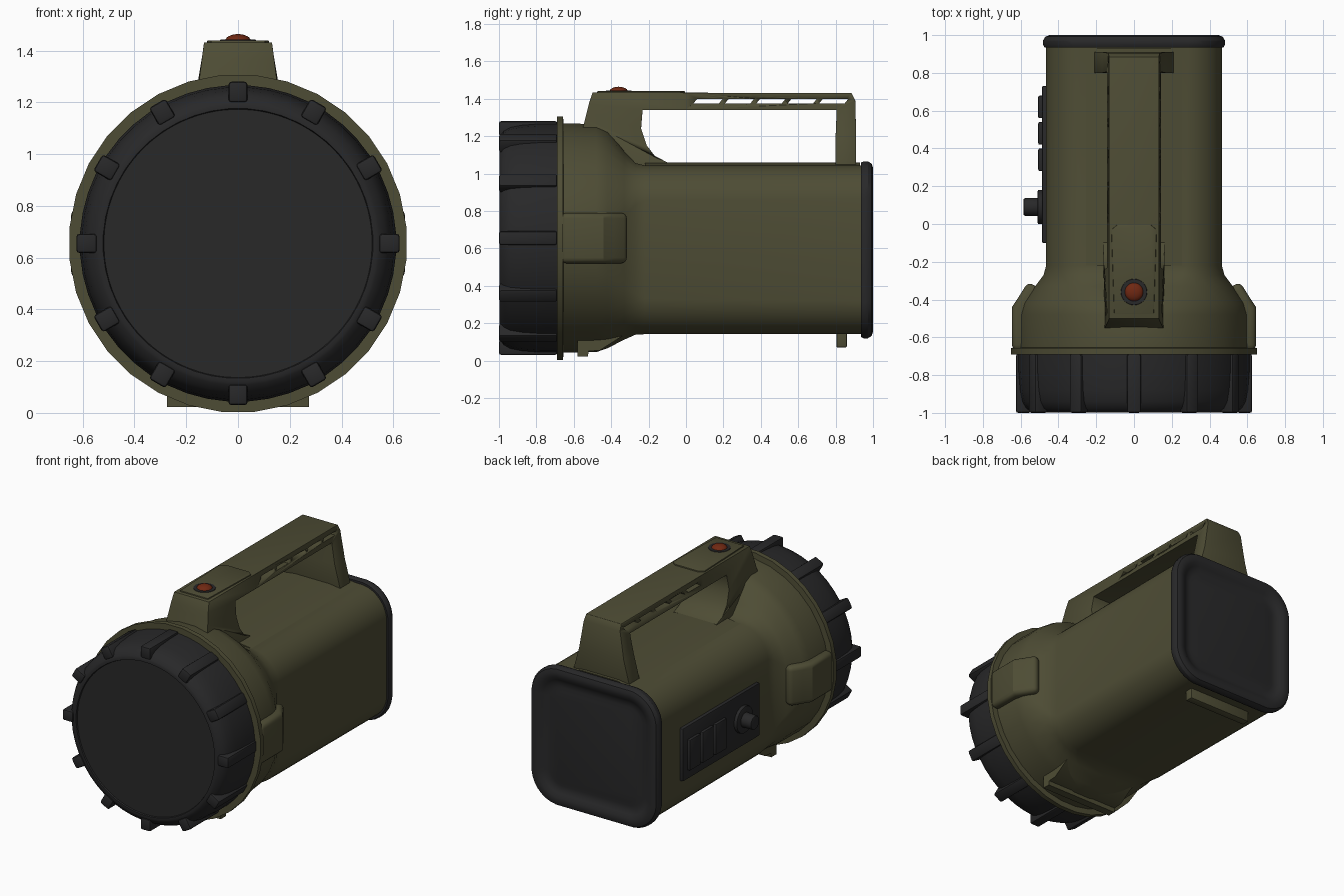
import bpy, bmesh, math
from mathutils import Matrix

if "Cube" in bpy.data.objects:
    bpy.data.objects.remove(bpy.data.objects["Cube"])


def material(name, r, g, b):
    m = bpy.data.materials.new(name)
    m.diffuse_color = (r, g, b, 1)
    m.use_nodes = True
    m.node_tree.nodes["Principled BSDF"].inputs["Base Color"].default_value = m.diffuse_color
    return m


GREEN = material("olive_plastic", 0.076, 0.073, 0.035)
BLACK = material("black_rubber", 0.021, 0.021, 0.022)
LENS = material("dark_lens", 0.022, 0.022, 0.022)
RED = material("red_button", 0.16, 0.021, 0.006)
CZ = 0.655   # centre height of the round head
BZ = 0.592   # centre height of the square body


def finish(bm, name, mat, bevel=0, segments=2):
    bmesh.ops.recalc_face_normals(bm, faces=bm.faces)
    me = bpy.data.meshes.new(name)
    bm.to_mesh(me)
    bm.free()
    me.materials.append(mat)
    ob = bpy.data.objects.new(name, me)
    bpy.context.collection.objects.link(ob)
    bpy.ops.object.select_all(action='DESELECT')
    ob.select_set(True)
    bpy.context.view_layer.objects.active = ob
    if bevel:
        mod = ob.modifiers.new("bevel", 'BEVEL')
        mod.width, mod.segments = bevel, segments
        mod.limit_method, mod.angle_limit = 'ANGLE', math.radians(35)
        bpy.ops.object.modifier_apply(modifier="bevel")
    bpy.ops.object.shade_smooth_by_angle(angle=math.radians(32))
    return ob


def section(y, hx, hz, r, cz, n=8):
    """Rounded rectangle in the XZ plane (a circle when r == hx == hz)."""
    pts = []
    for q in range(4):
        sx = 1 if q in (0, 3) else -1
        sz = 1 if q < 2 else -1
        for i in range(n):
            a = (q + (i + 0.5) / n) * math.pi / 2
            pts.append((sx * (hx - r) + r * math.cos(a), y,
                        cz + sz * (hz - r) + r * math.sin(a)))
    return pts


def loft(name, rings, mat, bevel=0):
    bm = bmesh.new()
    vs = [[bm.verts.new(p) for p in ring] for ring in rings]
    n = len(vs[0])
    for a, b in zip(vs, vs[1:]):
        for i in range(n):
            bm.faces.new((a[i], a[(i + 1) % n], b[(i + 1) % n], b[i]))
    bm.faces.new(vs[0])
    bm.faces.new(vs[-1])
    return finish(bm, name, mat, bevel)


def prism(name, pts, axis, lo, hi, mat, bevel=0, segments=2):
    """Extrude a 2D outline: x uses (y, z), y uses (x, z), z uses (x, y)."""
    place = {'x': lambda p, t: (t, *p), 'y': lambda p, t: (p[0], t, p[1]),
             'z': lambda p, t: (*p, t)}[axis]
    return loft_prism(name, [place(p, lo) for p in pts], [place(p, hi) for p in pts],
                      mat, bevel, segments)


def loft_prism(name, pa, pb, mat, bevel, segments):
    bm = bmesh.new()
    a = [bm.verts.new(p) for p in pa]
    b = [bm.verts.new(p) for p in pb]
    bm.faces.new(a)
    bm.faces.new(b)
    for i in range(len(a)):
        j = (i + 1) % len(a)
        bm.faces.new((a[i], a[j], b[j], b[i]))
    return finish(bm, name, mat, bevel, segments)


def box(name, x, y, z, mat, bevel=0):
    pts = [(y[0], z[0]), (y[1], z[0]), (y[1], z[1]), (y[0], z[1])]
    return prism(name, pts, 'x', x[0], x[1], mat, bevel)


def cylinder(name, loc, r1, r2, depth, axis, mat, bevel=0, n=32):
    bm = bmesh.new()
    rot = Matrix.Identity(4)
    if axis != 'z':
        rot = Matrix.Rotation(math.pi / 2, 4, 'Y' if axis == 'x' else 'X')
    bmesh.ops.create_cone(bm, cap_ends=True, segments=n, radius1=r1, radius2=r2,
                          depth=depth, matrix=Matrix.Translation(loc) @ rot)
    return finish(bm, name, mat, bevel)


# body: round flanged head blending into a rounded square case
head = [(-0.69, 0.654), (-0.657, 0.654), (-0.655, 0.615), (-0.48, 0.613)]
rings = [section(y, r, r, r, CZ) for y, r in head]
rings += [section(-0.42, 0.59, 0.585, 0.54, 0.648),
          section(-0.33, 0.525, 0.505, 0.38, 0.615),
          section(-0.27, 0.48, 0.46, 0.25, 0.597),
          section(-0.22, 0.466, 0.452, 0.21, BZ),
          section(0.94, 0.466, 0.452, 0.20, BZ)]
loft("body", rings, GREEN)

# rear rubber bumper: rounded rim, groove and slightly raised centre
bumper = [(0.935, 0.455, 0.19), (0.935, 0.475, 0.21), (0.95, 0.482, 0.215),
          (0.972, 0.482, 0.215), (0.992, 0.470, 0.205), (1.0, 0.448, 0.185),
          (0.996, 0.418, 0.16), (0.982, 0.395, 0.14), (0.972, 0.375, 0.125),
          (0.969, 0.345, 0.10), (0.975, 0.315, 0.08)]
loft("rear_bumper", [section(y, h, h - 0.008, r, BZ) for y, h, r in bumper], BLACK)

# front bezel, lens and grip ribs
bezel = [(-0.688, 0.56), (-0.688, 0.612), (-0.78, 0.612), (-0.88, 0.604),
         (-0.94, 0.592), (-0.975, 0.572), (-0.992, 0.548), (-0.997, 0.538),
         (-0.997, 0.522), (-0.975, 0.515)]
loft("bezel", [section(y, r, r, r, CZ, 12) for y, r in bezel], BLACK)
cylinder("lens", (0, -0.98, CZ), 0.519, 0.519, 0.016, 'y', LENS, n=48)
bm = bmesh.new()
for k in range(12):
    spin = Matrix.Translation((0, 0, CZ)) @ Matrix.Rotation(k * math.pi / 6, 4, 'Y')
    bmesh.ops.create_cube(bm, size=1, matrix=spin @ Matrix.Translation((0, -0.844, 0.585))
                          @ Matrix.Diagonal((0.074, 0.312, 0.08, 1)))
finish(bm, "bezel_ribs", BLACK, 0.012)

# handle: C-shaped strip of outer/inner (y, z) stations, rear post flaring at its base
stations = [((-0.59, 1.08), (-0.06, 1.0)), ((-0.55, 1.25), (-0.10, 1.06)),
            ((-0.54, 1.29), (-0.16, 1.085)), ((-0.53, 1.33), (-0.21, 1.15)),
            ((-0.52, 1.37), (-0.24, 1.24)), ((-0.50, 1.432), (-0.232, 1.34)),
            ((0.0, 1.432), (0.0, 1.34)),
            ((0.885, 1.43), (0.805, 1.34)), ((0.905, 1.39), (0.805, 1.32)),
            ((0.91, 1.2), (0.80, 1.2)), ((0.91, 1.0), (0.80, 1.0))]


def half_width(y, z):
    if y > 0.5 and z < 1.25:
        return 0.155 + 0.27 * (1.25 - z)
    return 0.155 - 0.13 * (max(z, 1.2) - 1.25)


rings = []
for o, i in stations:
    wo, wi = half_width(*o), half_width(*i)
    rings.append([(-wo, *o), (wo, *o), (wi, *i), (-wi, *i)])
handle = loft("handle", rings, GREEN, 0.018)

# slanted slots through the grip
bm = bmesh.new()
for k in range(5):
    bmesh.ops.create_cube(bm, size=1, matrix=Matrix.Translation((0, 0.118 + k * 0.168, 1.387))
                          @ Matrix.Diagonal((0.5, 0.136, 0.024, 1)))
for v in bm.verts:
    v.co.y += (v.co.z - 1.387) * 0.8
cutter = finish(bm, "slot_cutter", GREEN)
cutter.hide_render = True
bpy.context.view_layer.objects.active = handle
mod = handle.modifiers.new("slots", 'BOOLEAN')
mod.operation, mod.object, mod.solver = 'DIFFERENCE', cutter, 'EXACT'
bpy.ops.object.modifier_apply(modifier="slots")
bpy.data.objects.remove(cutter)

# low crest along the body under the handle
crest = [(-0.27, 1.0), (-0.27, 1.041), (-0.13, 1.06), (0.13, 1.06), (0.27, 1.041), (0.27, 1.0)]
prism("body_crest", crest, 'y', -0.22, 0.93, GREEN)

# top switch plate and button
plate = [(-0.105, -0.475), (0.105, -0.475), (0.12, -0.03), (0.09, -0.005),
         (-0.09, -0.005), (-0.12, -0.03)]
prism("switch_plate", plate, 'z', 1.42, 1.44, GREEN, 0.004)
cylinder("button_collar", (0, -0.36, 1.436), 0.075, 0.068, 0.014, 'z', BLACK)
bm = bmesh.new()
bmesh.ops.create_uvsphere(bm, u_segments=24, v_segments=12, radius=1,
                          matrix=Matrix.Translation((0, -0.36, 1.437))
                          @ Matrix.Diagonal((0.05, 0.05, 0.027, 1)))
finish(bm, "power_button", RED)

# side lugs on the head
lug = [(0.42, -0.67), (0.646, -0.67), (0.646, -0.44), (0.61, -0.385),
       (0.56, -0.305), (0.52, -0.33), (0.42, -0.33)]
for side, s in (("right", 1), ("left", -1)):
    prism(side + "_lug", [(s * x, y) for x, y in lug], 'z', 0.52, 0.79, GREEN, 0.03, 3)

# feet
foot = [(-0.58, 0.25), (-0.58, 0.022), (-0.525, 0.022), (-0.52, 0.05),
        (-0.46, 0.055), (-0.33, 0.138), (-0.33, 0.25)]
prism("front_foot", foot, 'x', -0.275, 0.275, GREEN)
box("rear_foot", (-0.24, 0.24), (0.805, 0.86), (0.07, 0.17), GREEN, 0.006)

# control panel on the left side
box("control_panel", (-0.488, -0.45), (-0.10, 0.73), (0.39, 0.75), BLACK, 0.008)
for k in range(3):
    y0 = 0.28 + k * 0.14
    box("panel_key_%d" % (k + 1), (-0.507, -0.47), (y0, y0 + 0.12), (0.45, 0.66), BLACK, 0.008)
cylinder("knob_base", (-0.495, 0.09, 0.575), 0.09, 0.09, 0.03, 'x', BLACK, 0.006)
cylinder("knob", (-0.535, 0.09, 0.575), 0.046, 0.05, 0.10, 'x', BLACK, 0.006)
